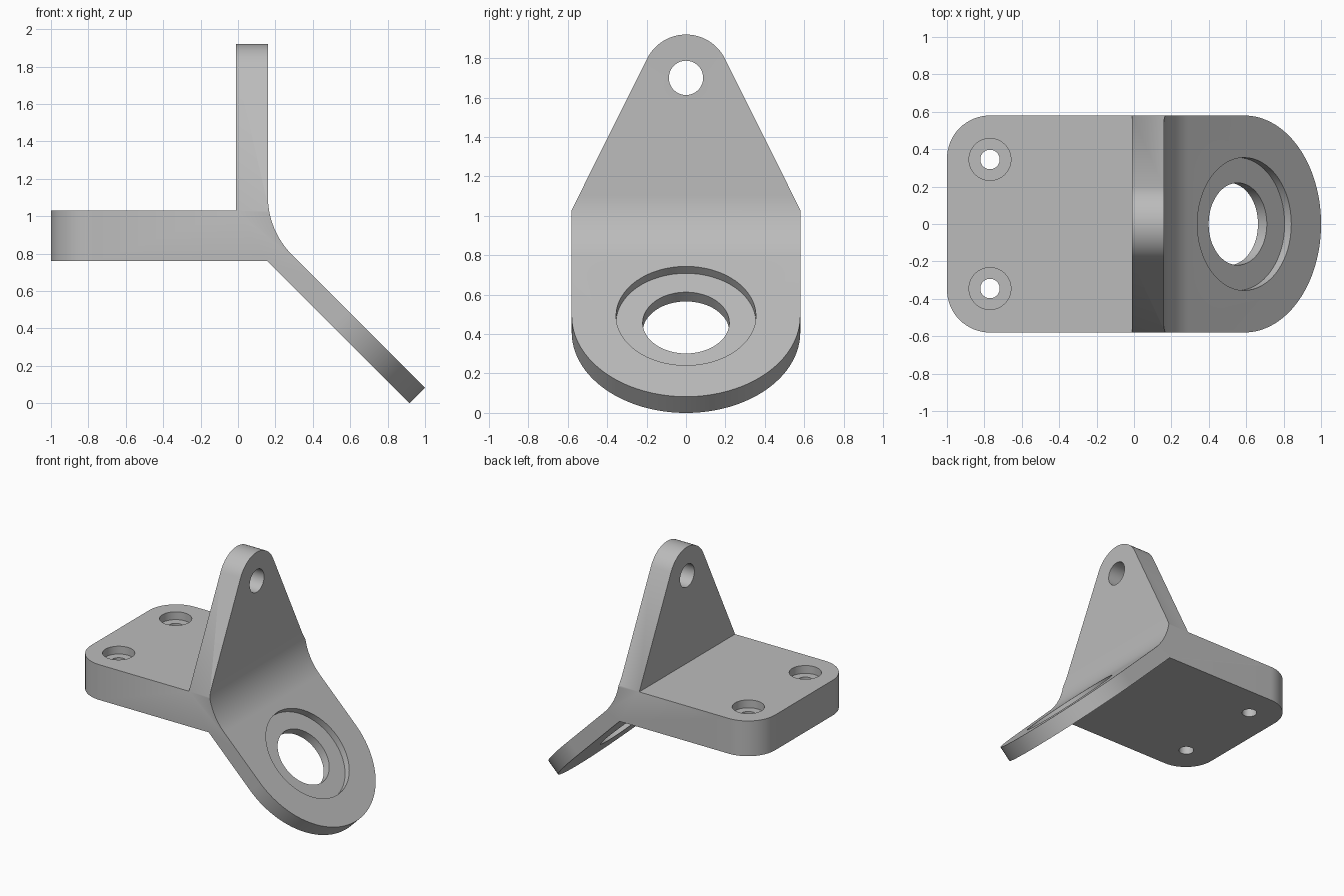
import bpy
import bmesh
from math import sin, cos, pi, atan2, acos, hypot, sqrt
from mathutils import Vector, Matrix

cube = bpy.data.objects.get("Cube")
if cube:
    bpy.data.objects.remove(cube)

grey = bpy.data.materials.new("plain grey")
grey.use_nodes = True
grey.diffuse_color = (0.5, 0.5, 0.5, 1)
grey.node_tree.nodes["Principled BSDF"].inputs["Base Color"].default_value = (0.5, 0.5, 0.5, 1)

X, Y, Z = Vector((1, 0, 0)), Vector((0, 1, 0)), Vector((0, 0, 1))
SLOPE = Vector((1, 0, -1)).normalized()
HALF = 0.58                       # half width of the bracket
FACE = 0.16                       # outer face of the upright
FLANGE = Vector((0.59, 0, 0.4925))  # centre of the flange's round end
THICK = 0.165 / sqrt(2)


def arc(cx, cy, r, a, b, n=32):
    return [(cx + r * cos(a + (b - a) * i / n), cy + r * sin(a + (b - a) * i / n))
            for i in range(n + 1)]


def prism(name, outline, origin, u, v, low, high):
    """Extrude a flat outline, drawn on axes u and v, along their normal."""
    w = u.cross(v)
    bm = bmesh.new()
    face = bm.faces.new([bm.verts.new(origin + u * a + v * b + w * low) for a, b in outline])
    ext = bmesh.ops.extrude_face_region(bm, geom=[face])
    moved = [g for g in ext["geom"] if isinstance(g, bmesh.types.BMVert)]
    bmesh.ops.translate(bm, verts=moved, vec=w * (high - low))
    bmesh.ops.recalc_face_normals(bm, faces=bm.faces)
    mesh = bpy.data.meshes.new(name)
    bm.to_mesh(mesh)
    bm.free()
    mesh.materials.append(grey)
    obj = bpy.data.objects.new(name, mesh)
    bpy.context.collection.objects.link(obj)
    return obj


def combine(target, tool, operation):
    tool.hide_render = True
    mod = target.modifiers.new(operation, "BOOLEAN")
    mod.operation, mod.solver, mod.object = operation, "EXACT", tool
    bpy.context.view_layer.objects.active = target
    bpy.ops.object.modifier_apply(modifier=mod.name)
    bpy.data.objects.remove(tool)


def bore(target, origin, u, v, radius, low, high):
    circle = arc(0, 0, radius, 0, 2 * pi, 64)[:-1]
    combine(target, prism("bore", circle, origin, u, v, low, high), "DIFFERENCE")


# Side profile: base, upright and sloping flange with a fillet between
upper = FLANGE.x + FLANGE.z
lower = upper - 0.165
R = 0.44
fillet_z = upper - FACE + R * (sqrt(2) - 1)
side = [(-1, 0.76), (lower - 0.76, 0.76), (lower, 0), (1, upper - 1)]
side += arc(FACE + R, fillet_z, R, 1.25 * pi, pi, 20)
side += [(FACE, 1.92), (-0.01, 1.92), (-0.01, 1.03), (-1, 1.03)]
bracket = prism("angle_bracket", side, Vector(), X, Z, -HALF, HALF)

# Tapered upright with a round top
eye_z, eye_r = 1.70, 0.22
drop = 1.03 - eye_z
t = atan2(drop, HALF) + acos(eye_r / hypot(HALF, drop))
taper = [(-HALF, -1), (HALF, -1), (HALF, 1.03)] + arc(0, eye_z, eye_r, t, pi - t) + [(-HALF, 1.03)]
combine(bracket, prism("upright_outline", taper, Vector(), Y, Z, -2, 2), "INTERSECT")

# Rounded corners at the free end of the base
r = 0.23
plan = [(2, -HALF), (2, HALF)]
plan += arc(r - 1, HALF - r, r, pi / 2, pi, 16)
plan += arc(r - 1, r - HALF, r, pi, 1.5 * pi, 16)
combine(bracket, prism("base_outline", plan, Vector(), X, Y, -1, 3), "INTERSECT")

# Half-round end of the flange
tongue = [(-3, -HALF)] + arc(0, 0, HALF, -pi / 2, pi / 2, 64) + [(-3, HALF)]
combine(bracket, prism("flange_outline", tongue, FLANGE, SLOPE, Y, -3, 3), "INTERSECT")

# Flange opening with its shallow recess
bore(bracket, FLANGE, SLOPE, Y, 0.22, -THICK - 0.1, 0.1)
bore(bracket, FLANGE, SLOPE, Y, 0.355, -0.05, 0.1)

# Eye through the upright
bore(bracket, Vector((0, 0, eye_z)), Y, Z, 0.087, -0.3, 0.4)

# Counterbored screw holes in the base
for s in (-1, 1):
    place = Vector((-0.77, s * 0.345, 1.03))
    bore(bracket, place, X, Y, 0.052, -0.5, 0.1)
    bore(bracket, place, X, Y, 0.112, -0.06, 0.1)

bpy.ops.object.select_all(action="DESELECT")
bracket.select_set(True)
bpy.context.view_layer.objects.active = bracket
bpy.ops.object.shade_smooth_by_angle(angle=pi / 6)
